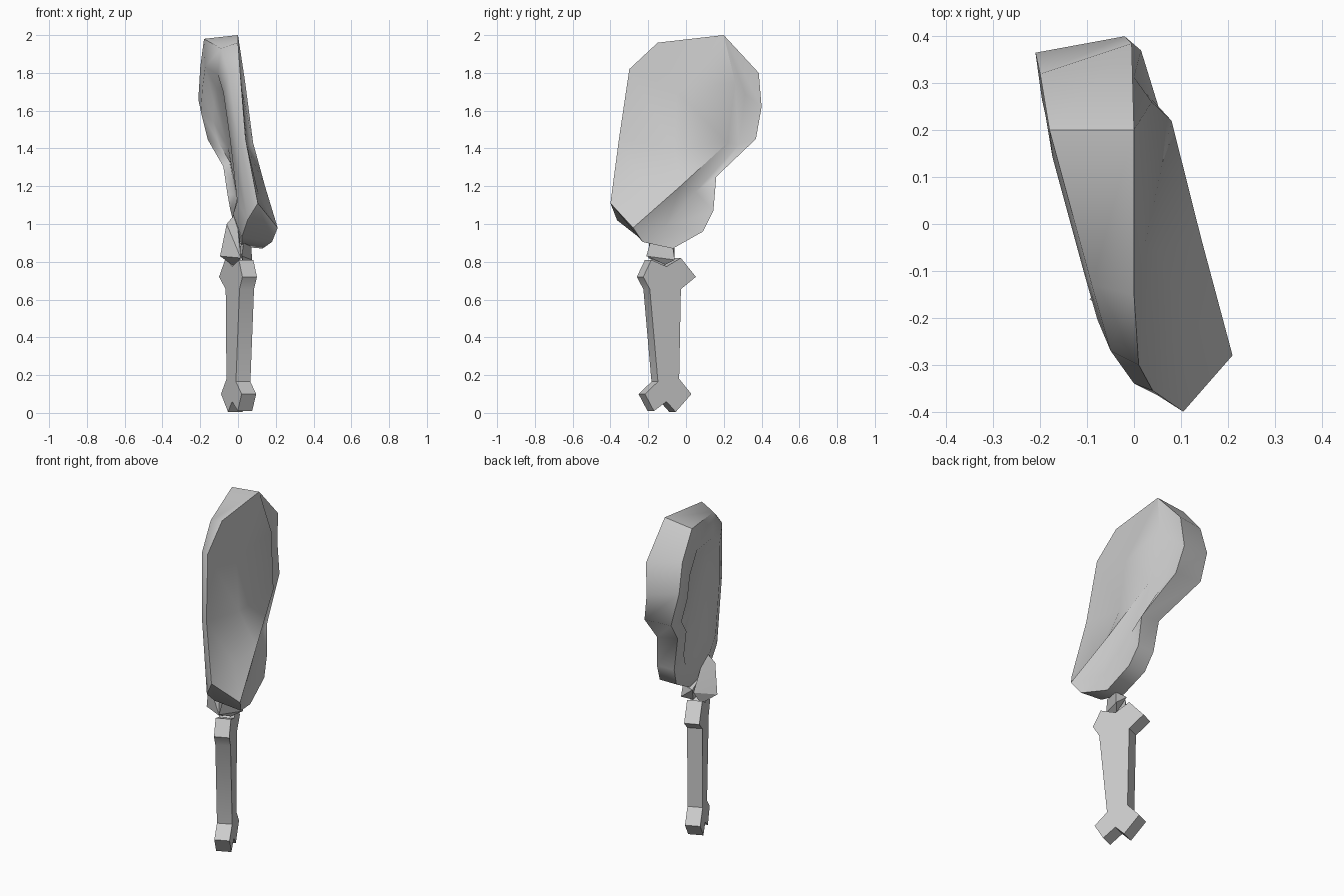
import bpy, bmesh, math
from mathutils import Vector

if "Cube" in bpy.data.objects:
    bpy.data.objects.remove(bpy.data.objects["Cube"])

grey = bpy.data.materials.new("bone_grey")
grey.diffuse_color = (0.6, 0.6, 0.6, 1)
grey.use_nodes = True
grey.node_tree.nodes["Principled BSDF"].inputs["Base Color"].default_value = grey.diffuse_color


def finish(name, bm, angle):
    """Turn a bmesh into a named object with smooth shading and sharp edges."""
    bmesh.ops.recalc_face_normals(bm, faces=bm.faces)
    me = bpy.data.meshes.new(name)
    bm.to_mesh(me)
    bm.free()
    me.materials.append(grey)
    ob = bpy.data.objects.new(name, me)
    bpy.context.collection.objects.link(ob)
    bpy.ops.object.select_all(action='DESELECT')
    ob.select_set(True)
    bpy.context.view_layer.objects.active = ob
    bpy.ops.object.shade_smooth_by_angle(angle=math.radians(angle))
    return ob


def face(bm, verts):
    """Add a face, dropping repeated corners."""
    uniq = list(dict.fromkeys(verts))
    if len(uniq) > 2:
        bm.faces.new(uniq)


def bridge(bm, a, b, closed=False):
    """Join two equally long vertex chains with faces."""
    n = len(a)
    for i in range(n if closed else n - 1):
        j = (i + 1) % n
        face(bm, (a[i], a[j], b[j], b[i]))


# Handle: flat bone outline (along plate, height), extruded and turned
half = 0.042
turn = math.radians(24)
outline = [(-0.135, 0.72), (-0.088, 0.81), (0.0, 0.775), (0.083, 0.82), (0.17, 0.72),
           (0.083, 0.655), (0.073, 0.18), (0.144, 0.10), (0.053, 0.005), (0.0, 0.06),
           (-0.073, 0.01), (-0.125, 0.10), (-0.05, 0.165), (-0.097, 0.655)]
bm = bmesh.new()
sides = []
for t in (-half, half):
    sides.append([bm.verts.new((0.007 + t * math.cos(turn) - s * math.sin(turn),
                                -0.12 + t * math.sin(turn) + s * math.cos(turn), z))
                  for s, z in outline])
    bm.faces.new(sides[-1])
bridge(bm, *sides, closed=True)
finish("bone_handle", bm, 30)


# Joint: two faceted shards between handle and blade
def shard(name, points):
    bm = bmesh.new()
    for p in points:
        bm.verts.new(p)
    res = bmesh.ops.convex_hull(bm, input=bm.verts)
    bmesh.ops.delete(bm, geom=list({v for v in res["geom_interior"]
                                    if isinstance(v, bmesh.types.BMVert)}), context='VERTS')
    finish(name, bm, 20)


shard("joint_shard", [(-0.095, -0.16, 0.83), (-0.06, -0.19, 1.0), (-0.01, -0.17, 1.06),
                      (-0.02, -0.11, 0.775), (0.015, -0.2, 0.82), (0.0, -0.07, 0.85),
                      (0.01, -0.15, 0.95)])
shard("joint_neck", [(0.07, -0.07, 0.88), (0.075, -0.06, 0.81), (0.02, -0.21, 0.83),
                     (0.03, -0.19, 0.90), (0.03, -0.11, 0.785), (0.0, -0.06, 0.87)])

# Blade: left and right rims, running from the top round the back and bottom
left_rim = [(-0.18, 0.20, 1.98), (-0.20, 0.32, 1.83), (-0.21, 0.365, 1.66),
            (-0.16, 0.37, 1.46), (-0.05, 0.15, 1.27), (-0.02, 0.14, 1.07),
            (0.0, 0.09, 0.96), (0.02, -0.06, 0.88), (0.02, -0.25, 0.93),
            (0.05, -0.365, 1.02), (0.0, -0.34, 1.45), (-0.05, -0.27, 1.80),
            (-0.09, -0.13, 1.93)]
right_rim = [(0.0, 0.20, 2.0), (-0.005, 0.385, 1.80), (-0.02, 0.40, 1.62),
             (0.015, 0.37, 1.45), (0.08, 0.16, 1.25), (0.09, 0.145, 1.07),
             (0.11, 0.09, 0.96), (0.13, -0.07, 0.87), (0.18, -0.23, 0.905),
             (0.105, -0.40, 1.11), (0.04, -0.355, 1.45), (0.01, -0.30, 1.82),
             (0.0, -0.15, 1.96)]
# Chains inside the right face: hollow front, raised ridge, valley behind it
hollow = [(0.022, -0.05, 1.70), (0.05, -0.06, 1.40), (0.11, -0.19, 1.15)]
ridge = [(0.038, 0.26, 1.75), (0.08, 0.22, 1.43), (0.143, -0.03, 1.20), (0.21, -0.28, 0.98)]
valley = [(0.0, 0.313, 1.69), (0.025, 0.28, 1.42), (0.08, 0.05, 1.17), (0.125, -0.11, 0.98)]

bm = bmesh.new()
A, B, M, R, V = [[bm.verts.new(p) for p in pts]
                 for pts in (left_rim, right_rim, hollow, ridge, valley)]
bridge(bm, A, B, closed=True)

# Right face
front = [B[12], B[11], B[10], B[9], B[9]]
M, R, V = [B[0]] + M + [R[-1]], [B[0]] + R, [B[0]] + V
for a, b in ((front, M), (M, R), (R, V), (V, B[1:6])):
    bridge(bm, a, b)
for i in (5, 6, 7):
    face(bm, (V[-1], B[i], B[i + 1]))
face(bm, (V[-1], B[8], R[-1]))
face(bm, (B[8], B[9], R[-1]))

# Left face: a raised collar round a shallow recess
out = Vector((-0.94, -0.34, 0))
mid = sum((v.co for v in A), Vector()) / len(A)
ring = A
for keep, lift in ((0.74, 0.025), (0.56, -0.015)):
    inner = [bm.verts.new(mid + (v.co - mid) * keep + out * lift) for v in A]
    bridge(bm, ring, inner, closed=True)
    ring = inner
centre = bm.verts.new(mid + out * -0.015)
for i, v in enumerate(ring):
    face(bm, (v, ring[(i + 1) % len(ring)], centre))
finish("blade", bm, 50)
